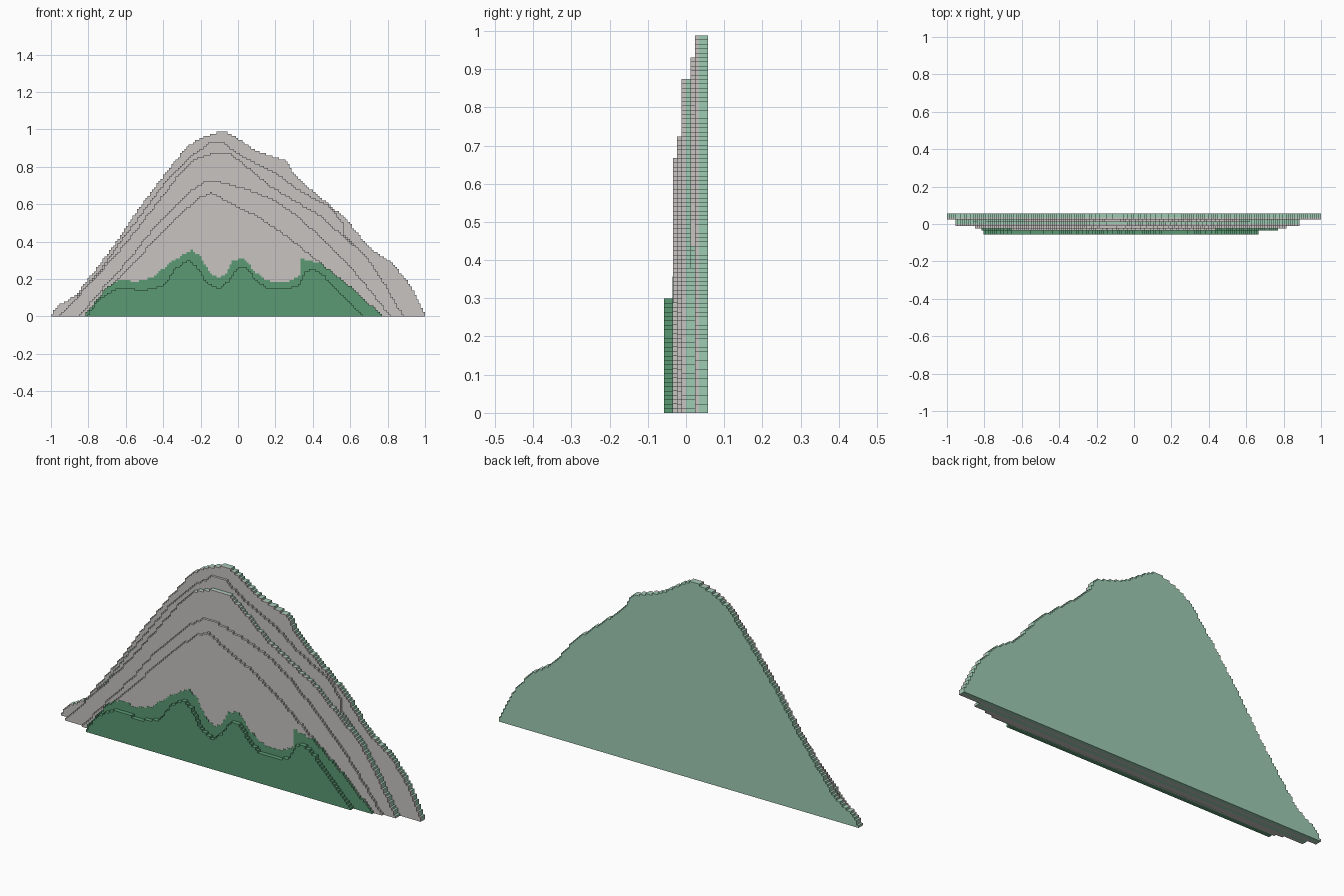
import bpy, bmesh

if "Cube" in bpy.data.objects:
    bpy.data.objects.remove(bpy.data.objects["Cube"])

V = 2 / 174  # cell size of the stepped relief


def material(name, rgb):
    m = bpy.data.materials.new(name)
    m.diffuse_color = (*rgb, 1)
    m.use_nodes = True
    m.node_tree.nodes["Principled BSDF"].inputs["Base Color"].default_value = m.diffuse_color
    return m


STONE = material("warm grey stone", (0.57, 0.55, 0.53))
FOREST = material("forest green", (0.102, 0.32, 0.17))
MINT = material("pale green", (0.34, 0.60, 0.45))


def height(pts, x):
    for (x0, z0), (x1, z1) in zip(pts, pts[1:]):
        if x0 <= x <= x1:
            return z0 + (z1 - z0) * (x - x0) / max(x1 - x0, 1e-6)
    return 0


def slab(name, pts, row0, row1, mat, proud=0.0, low_mat=None, limit=0):
    """Stepped silhouette filling cell rows row0..row1 (row 0 is the front)."""
    y0, y1 = (row0 - 5) * V - proud, (row1 - 5) * V
    cols = []
    for i in range(174):
        h = round(height(pts, -1 + (i + 0.5) * V) / V)
        if h > 0:
            cols.append((i, h))
    # outline of the staircase
    line = [(-1 + cols[0][0] * V, 0)]
    last = 0
    for i, h in cols:
        x, z = -1 + i * V, h * V + proud
        if h != last:
            if last:
                line.append((x, last * V + proud))
            line.append((x, z))
            last = h
    xe = -1 + (cols[-1][0] + 1) * V
    line += [(xe, last * V + proud), (xe, 0)]
    bm = bmesh.new()
    face = bm.faces.new([bm.verts.new((x, y0, z)) for x, z in line])
    ext = bmesh.ops.extrude_face_region(bm, geom=[face], use_keep_orig=True)
    for v in ext["geom"]:
        if isinstance(v, bmesh.types.BMVert):
            v.co.y = y1
    bmesh.ops.recalc_face_normals(bm, faces=bm.faces)
    # lower edges may take a second colour
    if low_mat:
        for f in bm.faces:
            if abs(f.normal.y) < 0.5 and f.calc_center_median().z < limit:
                f.material_index = 1
    me = bpy.data.meshes.new(name)
    bm.to_mesh(me)
    bm.free()
    me.materials.append(mat)
    if low_mat:
        me.materials.append(low_mat)
    bpy.context.collection.objects.link(bpy.data.objects.new(name, me))


# Ridge silhouettes, back to front
back = [(-1, 0.01), (-.96, .06), (-.87, .11), (-.8, .2), (-.67, .37), (-.55, .55),
        (-.4, .75), (-.28, .90), (-.2, .955), (-.11, .985), (-.07, .99), (0, .95),
        (.1, .885), (.26, .83), (.3, .76), (.4, .67), (.58, .52), (.7, .37),
        (.83, .28), (.92, .17), (1, .01)]
upper = [(-.955, 0), (-.9, .06), (-.72, .27), (-.63, .40), (-.38, .73), (-.25, .86),
         (-.15, .93), (-.08, .93), (.02, .86), (.2, .77), (.32, .68), (.5, .58),
         (.56, .50), (.57, .43), (.68, .33), (.78, .18), (.885, 0)]
middle = [(-.955, 0), (-.9, .06), (-.68, .30), (-.57, .43), (-.33, .74), (-.23, .84),
          (-.13, .875), (-.04, .87), (.05, .80), (.17, .70), (.3, .62), (.45, .535),
          (.57, .42), (.68, .33), (.78, .18), (.885, 0)]
lower = [(-.85, 0), (-.75, .12), (-.58, .31), (-.43, .5), (-.27, .66), (-.17, .725),
         (-.1, .72), (.05, .68), (.2, .62), (.3, .55), (.45, .42), (.6, .27), (.82, 0)]
front = [(-.82, 0), (-.66, .19), (-.5, .35), (-.33, .53), (-.2, .64), (-.14, .665),
         (-.05, .61), (.1, .54), (.25, .44), (.45, .28), (.6, .16), (.775, 0)]
trees = [(-.825, 0), (-.7, .155), (-.63, .2), (-.55, .185), (-.45, .21), (-.36, .29),
         (-.25, .355), (-.2, .32), (-.15, .23), (-.1, .205), (-.06, .23), (-.03, .30),
         (.03, .31), (.08, .25), (.14, .2), (.2, .18), (.28, .19), (.335, .22),
         (.336, .31), (.38, .3), (.45, .28), (.6, .16), (.775, 0)]
near_trees = [(-.81, 0), (-.75, .09), (-.65, .15), (-.5, .14), (-.4, .165), (-.33, .26),
              (-.27, .30), (-.22, .27), (-.17, .18), (-.1, .15), (-.05, .19), (0, .26),
              (.05, .26), (.1, .19), (.15, .155), (.28, .15), (.33, .17), (.36, .24),
              (.4, .26), (.46, .22), (.55, .12), (.675, 0)]

slab("back_board", back, 8, 10, MINT)
slab("summit_ridge", back, 7, 8, STONE)
slab("upper_ridge", upper, 6, 7, STONE, low_mat=MINT, limit=0.45)
slab("middle_ridge_back", middle, 5, 6, MINT)
slab("middle_ridge_front", middle, 4, 5, STONE)
slab("lower_ridge", lower, 3, 4, STONE)
slab("front_ridge", front, 2, 3, STONE)
slab("far_tree_band", trees, 2, 3, FOREST, proud=0.001)
slab("near_tree_band", near_trees, 0, 2, FOREST)
